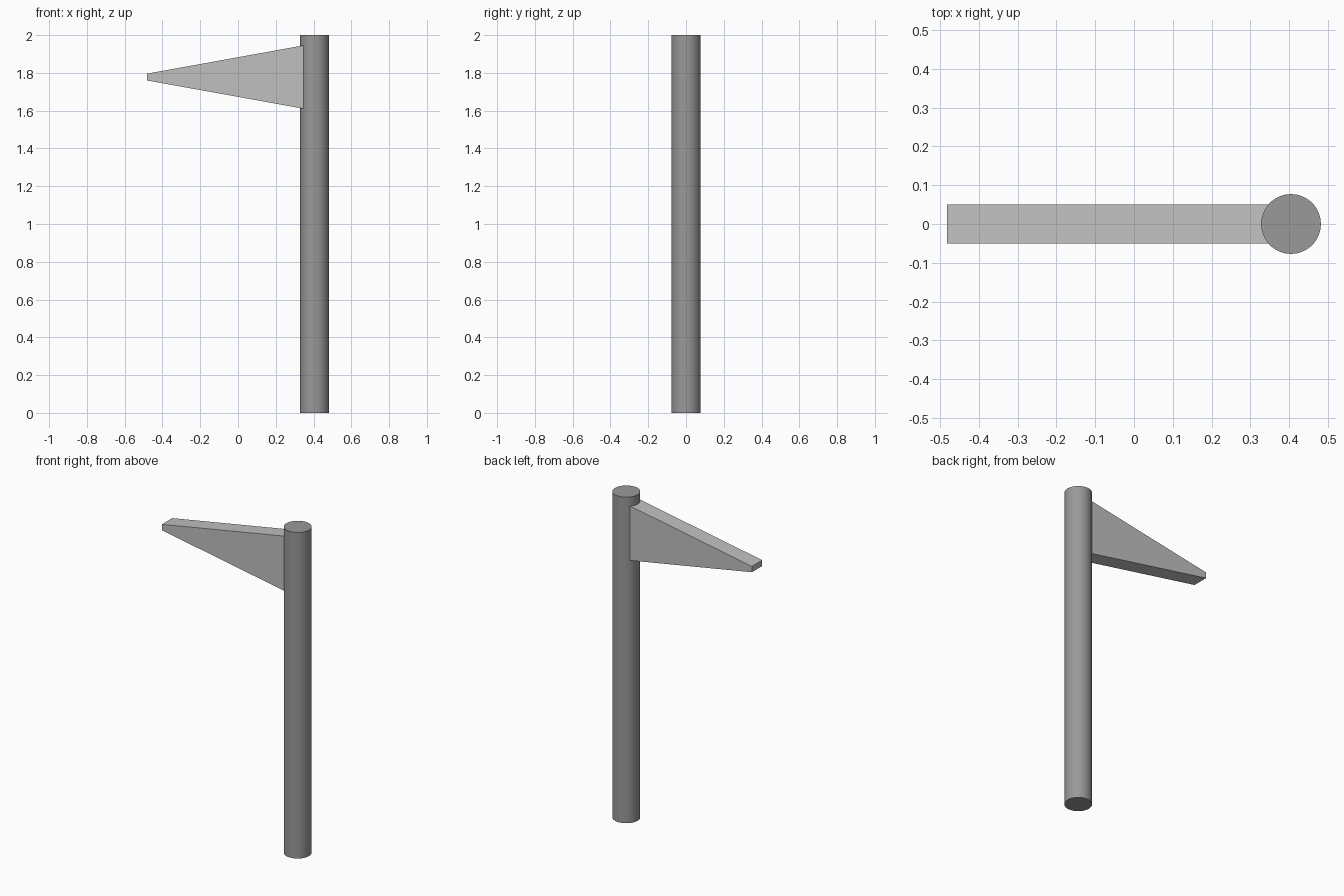
import bpy
import bmesh
import math

cube = bpy.data.objects.get("Cube")
if cube:
    bpy.data.objects.remove(cube, do_unlink=True)


def make_material(name, value):
    mat = bpy.data.materials.new(name)
    mat.use_nodes = True
    colour = (value, value, value, 1)
    mat.diffuse_color = colour
    mat.node_tree.nodes["Principled BSDF"].inputs["Base Color"].default_value = colour
    return mat


dark_grey = make_material("dark grey", 0.32)
light_grey = make_material("light grey", 0.53)

POLE_X, POLE_RADIUS, HEIGHT = 0.405, 0.077, 2.0

# Upright round pole
bpy.ops.mesh.primitive_cylinder_add(
    vertices=64, radius=POLE_RADIUS, depth=HEIGHT, location=(POLE_X, 0, HEIGHT / 2))
pole = bpy.context.object
pole.name = "pole"
pole.data.materials.append(dark_grey)
bpy.ops.object.shade_smooth_by_angle(angle=math.radians(30))

# Tapered side arm, rooted inside the pole
TIP_X, ARM_Z, ARM_HALF_WIDTH = -0.482, 1.778, 0.05
TIP_HALF, ROOT_HALF = 0.018, 0.178
profile = [(TIP_X, -TIP_HALF), (POLE_X, -ROOT_HALF), (POLE_X, ROOT_HALF), (TIP_X, TIP_HALF)]

bm = bmesh.new()
side = bm.faces.new([bm.verts.new((x, -ARM_HALF_WIDTH, ARM_Z + z)) for x, z in profile])
extruded = bmesh.ops.extrude_face_region(bm, geom=[side])["geom"]
bmesh.ops.translate(bm, vec=(0, 2 * ARM_HALF_WIDTH, 0),
                    verts=[g for g in extruded if isinstance(g, bmesh.types.BMVert)])
bmesh.ops.recalc_face_normals(bm, faces=bm.faces)
mesh = bpy.data.meshes.new("side_arm")
bm.to_mesh(mesh)
bm.free()
mesh.materials.append(light_grey)
arm = bpy.data.objects.new("side_arm", mesh)
bpy.context.collection.objects.link(arm)
